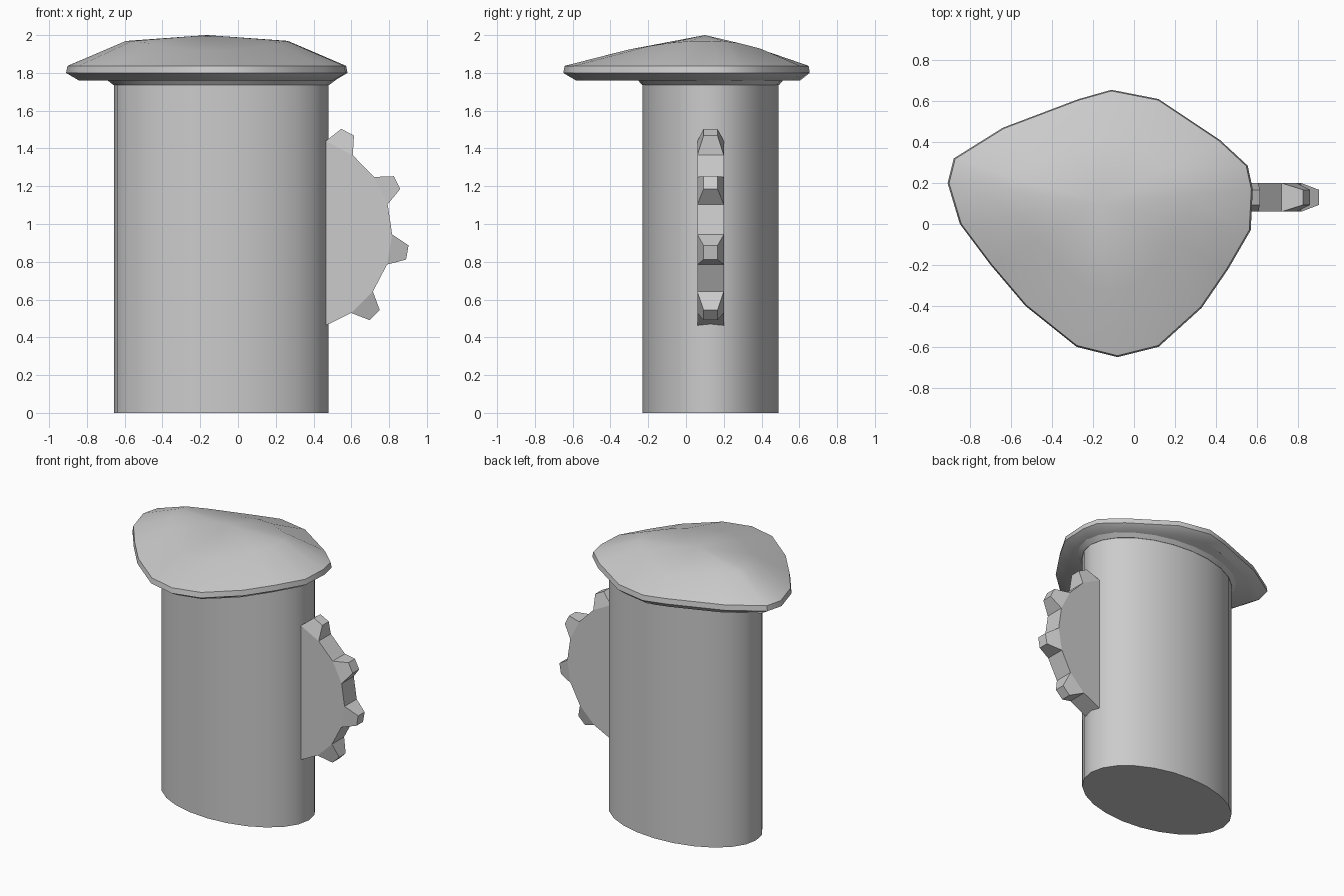
import bpy, bmesh
from math import sin, cos, pi, radians, hypot

if "Cube" in bpy.data.objects:
    bpy.data.objects.remove(bpy.data.objects["Cube"])


def finish(name, bm, smooth=None):
    bmesh.ops.recalc_face_normals(bm, faces=bm.faces)
    me = bpy.data.meshes.new(name)
    bm.to_mesh(me)
    bm.free()
    ob = bpy.data.objects.new(name, me)
    bpy.context.collection.objects.link(ob)
    if smooth:
        bpy.ops.object.select_all(action='DESELECT')
        ob.select_set(True)
        bpy.context.view_layer.objects.active = ob
        bpy.ops.object.shade_smooth_by_angle(angle=radians(smooth))
    return ob


def loft(name, rings, smooth, apex=None):
    """Skin a stack of equal rings; close the bottom, and the top flat or to a point."""
    bm = bmesh.new()
    vs = [[bm.verts.new(p) for p in r] for r in rings]
    n = len(vs[0])
    for a, b in zip(vs, vs[1:]):
        for i in range(n):
            j = (i + 1) % n
            bm.faces.new((a[i], a[j], b[j], b[i]))
    bm.faces.new(vs[0][::-1])
    if apex:
        t = bm.verts.new(apex)
        for i in range(n):
            bm.faces.new((vs[-1][i], vs[-1][(i + 1) % n], t))
    else:
        bm.faces.new(vs[-1])
    return finish(name, bm, smooth)


def ellipse(rx, ry, z, n=24):
    return [(-0.088 + rx * cos(2 * pi * i / n), 0.13 + ry * sin(2 * pi * i / n), z)
            for i in range(n)]


# oval column and its flared collar
loft("column", [ellipse(.568, .36, 0), ellipse(.568, .36, 1.735)], 35)
loft("collar", [ellipse(.57, .362, 1.735), ellipse(.605, .385, 1.762)], 35)

# domed cap with a ridge along x
outline = [(.58, .17), (.555, .285), (.42, .41), (.12, .61), (-.11, .655), (-.27, .61),
           (-.64, .47), (-.88, .32), (-.91, .2), (-.85, 0), (-.7, -.2), (-.53, -.4),
           (-.28, -.6), (-.08, -.65), (.12, -.6), (.33, -.41), (.46, -.22), (.57, -.03)]
CX, CY = -.165, .1


def cap_ring(f, z, ridge=0):
    ring = []
    for x, y in outline:
        dx, dy = x - CX, y - CY
        c2 = (dx / hypot(dx, dy)) ** 2
        ring.append((CX + f * dx, CY + f * dy, z + ridge * c2))
    return ring


loft("cap", [cap_ring(.91, 1.76), cap_ring(1, 1.80), cap_ring(.99, 1.837),
             cap_ring(.575, 1.916, .054)], 40, (CX, CY, 2.0))

# ten-tooth gear half sunk in the column, teeth tapering in thickness
bm = bmesh.new()
GX, GY, GZ = .30, .13, .95


def gear_vert(r, deg, y):
    a = radians(deg)
    return bm.verts.new((GX + r * cos(a), GY + y, GZ + r * sin(a)))


TEETH, START = 10, -9.6
roots = [[gear_vert(.516, START - 9 + 18 * i, y) for i in range(2 * TEETH)] for y in (-.07, .07)]
for side in roots:
    bm.faces.new(side)
for i in range(2 * TEETH):
    j = (i + 1) % (2 * TEETH)
    base = [roots[0][i], roots[0][j], roots[1][j], roots[1][i]]
    if i % 2:
        bm.faces.new(base)
        continue
    mid = START + 18 * i
    tip = [gear_vert(.606, mid + d, y) for d, y in
           ((-3.6, -.037), (3.6, -.037), (3.6, .037), (-3.6, .037))]
    bm.faces.new(tip)
    for k in range(4):
        m = (k + 1) % 4
        bm.faces.new((base[k], base[m], tip[m], tip[k]))
finish("gear", bm)
